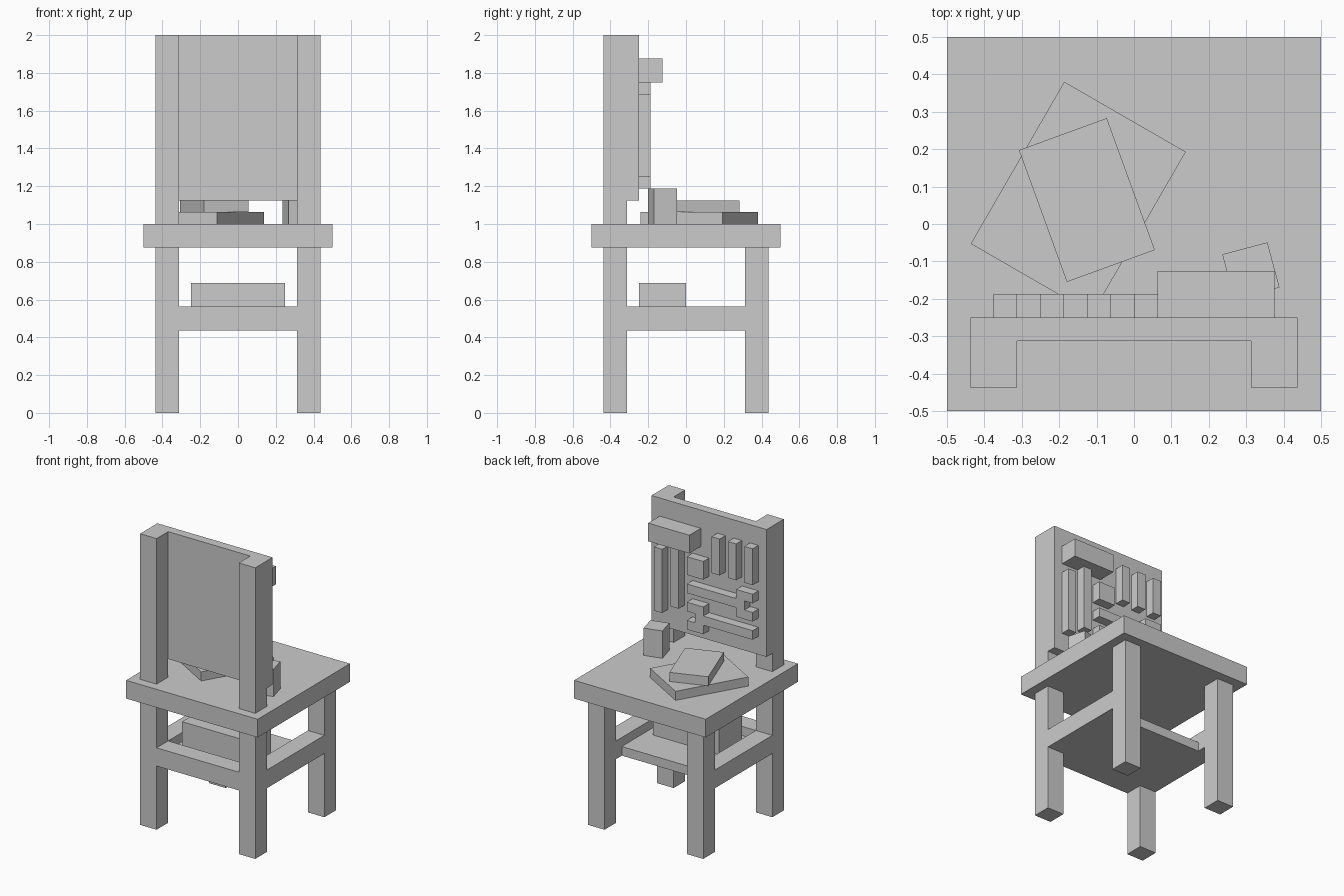
import bpy
from math import radians

if "Cube" in bpy.data.objects:
    bpy.data.objects.remove(bpy.data.objects["Cube"])

P = 1 / 16  # grid step that every part snaps to


def box(name, x, y, z, rot=0):
    """Box from (min, max) ranges, optionally turned about its own vertical axis."""
    size = [r[1] - r[0] for r in (x, y, z)]
    mid = [(r[0] + r[1]) / 2 for r in (x, y, z)]
    bpy.ops.mesh.primitive_cube_add(size=1, location=mid, rotation=(0, 0, radians(rot)))
    ob = bpy.context.object
    ob.name = name
    ob.scale = size
    return ob


def gbox(name, x, y, z):
    return box(name, *[(a * P, b * P) for a, b in (x, y, z)])


def turned(name, cx, cy, w, d, z, rot):
    return box(name, (cx - w / 2, cx + w / 2), (cy - d / 2, cy + d / 2), z, rot)


def wrench(name, tip, s, z):
    """Flat profile with an open two-prong jaw, extruded off the board."""
    pts = [(0, 0), (2, 0), (2, 1), (8, 1), (8, 2), (2, 2), (2, 3), (0, 3), (0, 2), (1, 2), (1, 1), (0, 1)]
    n = len(pts)
    verts = [((tip + s * u) * P, y * P, (z + v) * P) for y in (-4, -3) for u, v in pts]
    faces = [tuple(range(n)), tuple(range(2 * n - 1, n - 1, -1))]
    faces += [(i, i + n, (i + 1) % n + n, (i + 1) % n) for i in range(n)]
    if s > 0:
        faces = [f[::-1] for f in faces]
    me = bpy.data.meshes.new(name)
    me.from_pydata(verts, [], [f[::-1] for f in faces])
    me.update()
    bpy.context.collection.objects.link(bpy.data.objects.new(name, me))


# Table top, legs, rails, shelf (open at the back)
gbox("table_top", (-8, 8), (-8, 8), (14, 16))
for side, x in (("left", (-7, -5)), ("right", (5, 7))):
    gbox(side + "_front_leg", x, (-7, -5), (0, 14))
    gbox(side + "_back_leg", x, (5, 7), (0, 14))
    gbox(side + "_rail", x, (-5, 5), (7, 9))
    gbox(side + "_post", x, (-7, -5), (16, 32))
gbox("front_rail", (-5, 5), (-7, -5), (7, 9))
gbox("shelf", (-5, 5), (-5, 4), (7, 8))
gbox("shelf_box", (-4, 4), (-4, 0), (8, 11))

# Tool board and hanging tools
gbox("tool_board", (-7, 7), (-5, -4), (18, 32))
gbox("hammer_head", (1, 6), (-4, -2), (28, 30))
gbox("hammer_handle", (3, 4), (-4, -3), (21, 28))
gbox("file", (5, 6), (-4, -3), (20, 27))
gbox("small_block", (0, 2), (-4, -3), (25, 27))
for i, x in enumerate((-6, -4, -2)):
    gbox(f"chisel_{i + 1}", (x, x + 1), (-4, -3), (26, 30))
wrench("upper_wrench", -6, 1, 22)
wrench("lower_wrench", 2, -1, 19)

# Loose items on the table
turned("large_book", -0.149, 0.07, 6 * P, 8 * P, (1, 1 + P), -30)
turned("small_book", -0.126, 0.064, 4 * P, 6 * P, (1 + P, 1 + 2 * P), 20)
turned("cup", 0.3125, -0.1255, 2 * P, 2 * P, (1, 1 + 3 * P), 15)
